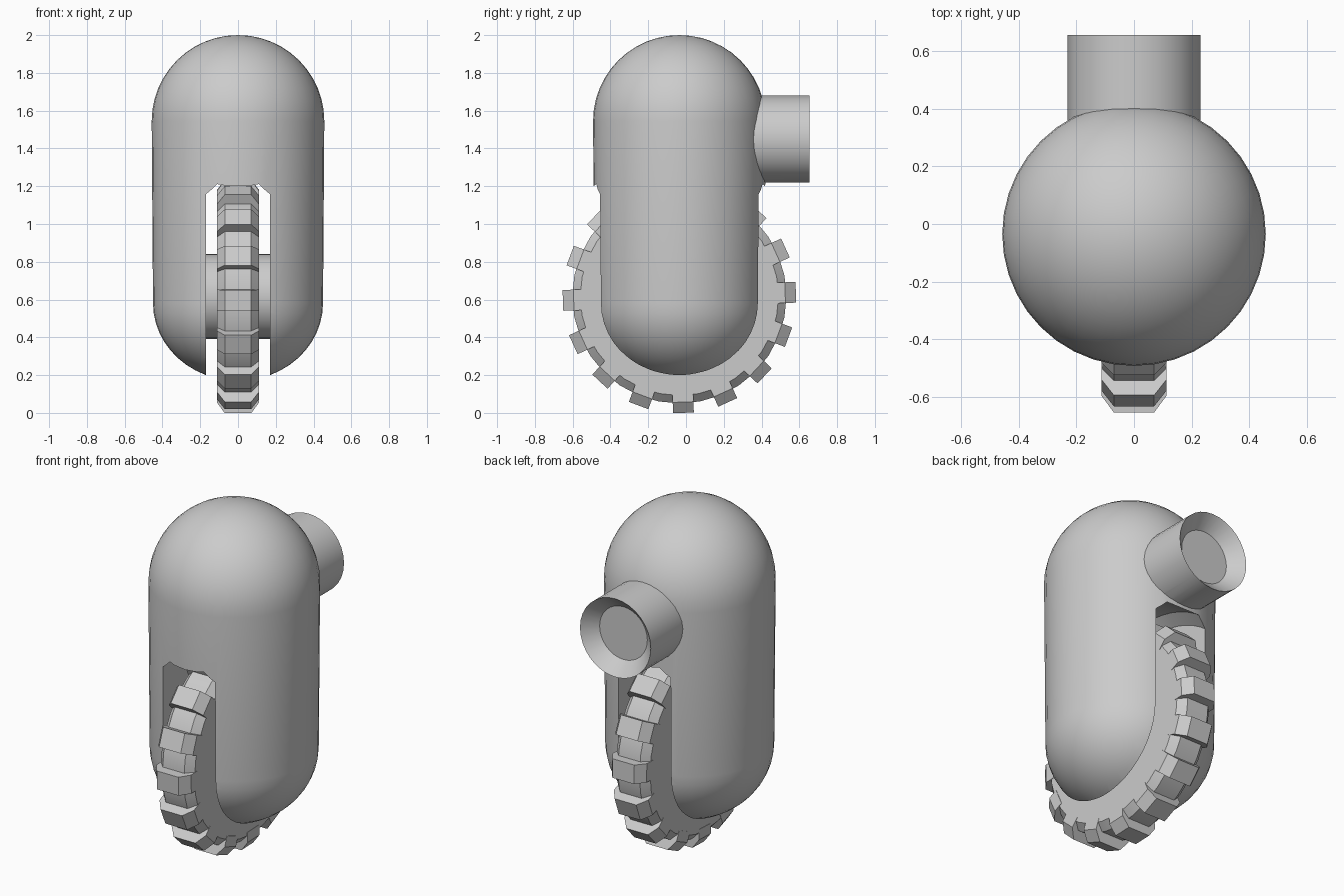
import bpy, bmesh, math
from mathutils import Matrix, Vector

if "Cube" in bpy.data.objects:
    bpy.data.objects.remove(bpy.data.objects["Cube"], do_unlink=True)

CENTRE_Y = -0.035
WHEEL = Vector((0, CENTRE_Y, 0.617))

grey = bpy.data.materials.new("grey")
grey.use_nodes = True
grey.diffuse_color = (0.6, 0.6, 0.6, 1)
grey.node_tree.nodes["Principled BSDF"].inputs["Base Color"].default_value = (0.6, 0.6, 0.6, 1)


def finish(bm, name, matrix):
    """Turn a bmesh into a placed, coloured object."""
    bmesh.ops.remove_doubles(bm, verts=bm.verts, dist=1e-5)
    bmesh.ops.transform(bm, matrix=matrix, verts=bm.verts)
    bmesh.ops.recalc_face_normals(bm, faces=bm.faces)
    mesh = bpy.data.meshes.new(name)
    bm.to_mesh(mesh)
    bm.free()
    mesh.materials.append(grey)
    obj = bpy.data.objects.new(name, mesh)
    bpy.context.collection.objects.link(obj)
    return obj


def activate(obj):
    bpy.ops.object.select_all(action='DESELECT')
    obj.select_set(True)
    bpy.context.view_layer.objects.active = obj


def smooth(obj):
    activate(obj)
    bpy.ops.object.shade_smooth_by_angle(angle=math.radians(30))


def lathe(name, profile, matrix, sides=32):
    """Spin (radius, height) points around z; the ends lie on the axis."""
    bm = bmesh.new()
    verts = [bm.verts.new((r, 0, h)) for r, h in profile]
    edges = [bm.edges.new(pair) for pair in zip(verts, verts[1:])]
    bmesh.ops.spin(bm, geom=verts + edges, cent=(0, 0, 0), axis=(0, 0, 1),
                   angle=math.tau, steps=sides, use_merge=False)
    return finish(bm, name, matrix)


def cut(obj, cutter):
    mod = obj.modifiers.new("slot", 'BOOLEAN')
    mod.operation = 'DIFFERENCE'
    mod.solver = 'EXACT'
    mod.object = cutter
    activate(obj)
    bpy.ops.object.modifier_apply(modifier=mod.name)


wheel_frame = Matrix.Translation(WHEEL) @ Matrix.Rotation(math.pi / 2, 4, 'Y')

# Capsule body with a slightly narrower, flatter lower end
steps = 12
arc = [i * math.pi / 2 / steps for i in range(steps + 1)]
lower = [(0.45 * math.sin(a), 0.58 - 0.41 * math.cos(a)) for a in arc]
upper = [(0.457 * math.cos(a), 1.545 + 0.455 * math.sin(a)) for a in arc]
body = lathe("body", lower + upper, Matrix.Translation((0, CENTRE_Y, 0)), 40)

# Rear pipe with a flared recess in its end
pipe = lathe("rear_pipe",
             [(0, 0.3), (0.23, 0.3), (0.23, 0.655), (0.155, 0.58), (0, 0.58)],
             Matrix.Translation((0, 0, 1.45)) @ Matrix.Rotation(-math.pi / 2, 4, 'X'))

# Wheel slot cut out of the body
cutter = lathe("slot_cutter",
               [(0, -0.17), (0.685, -0.17), (0.74, -0.11),
                (0.74, 0.11), (0.685, 0.17), (0, 0.17)], wheel_frame, 64)
cutter.hide_render = True
for part in (body, pipe):
    cut(part, cutter)
    smooth(part)
bpy.data.objects.remove(cutter, do_unlink=True)

# Axle and tyre
smooth(lathe("axle", [(0, -0.18), (0.225, -0.18), (0.225, 0.18), (0, 0.18)], wheel_frame))
smooth(lathe("tyre", [(0, -0.11), (0.525, -0.11), (0.567, -0.07),
                      (0.567, 0.07), (0.525, 0.11), (0, 0.11)], wheel_frame))

# Chamfered tread blocks around the tyre
bm = bmesh.new()
section = [(-0.112, 0.5), (-0.112, 0.56), (-0.07, 0.617),
           (0.07, 0.617), (0.112, 0.56), (0.112, 0.5)]
count = 16
for i in range(count):
    turn = Matrix.Rotation(math.tau * i / count + math.radians(2), 4, 'X')
    face = bm.faces.new([bm.verts.new(turn @ Vector((x, -0.055, r))) for x, r in section])
    out = bmesh.ops.extrude_face_region(bm, geom=[face], use_keep_orig=True)
    moved = [v for v in out["geom"] if isinstance(v, bmesh.types.BMVert)]
    bmesh.ops.translate(bm, vec=turn @ Vector((0, 0.11, 0)), verts=moved)
finish(bm, "tread_blocks", Matrix.Translation(WHEEL))
